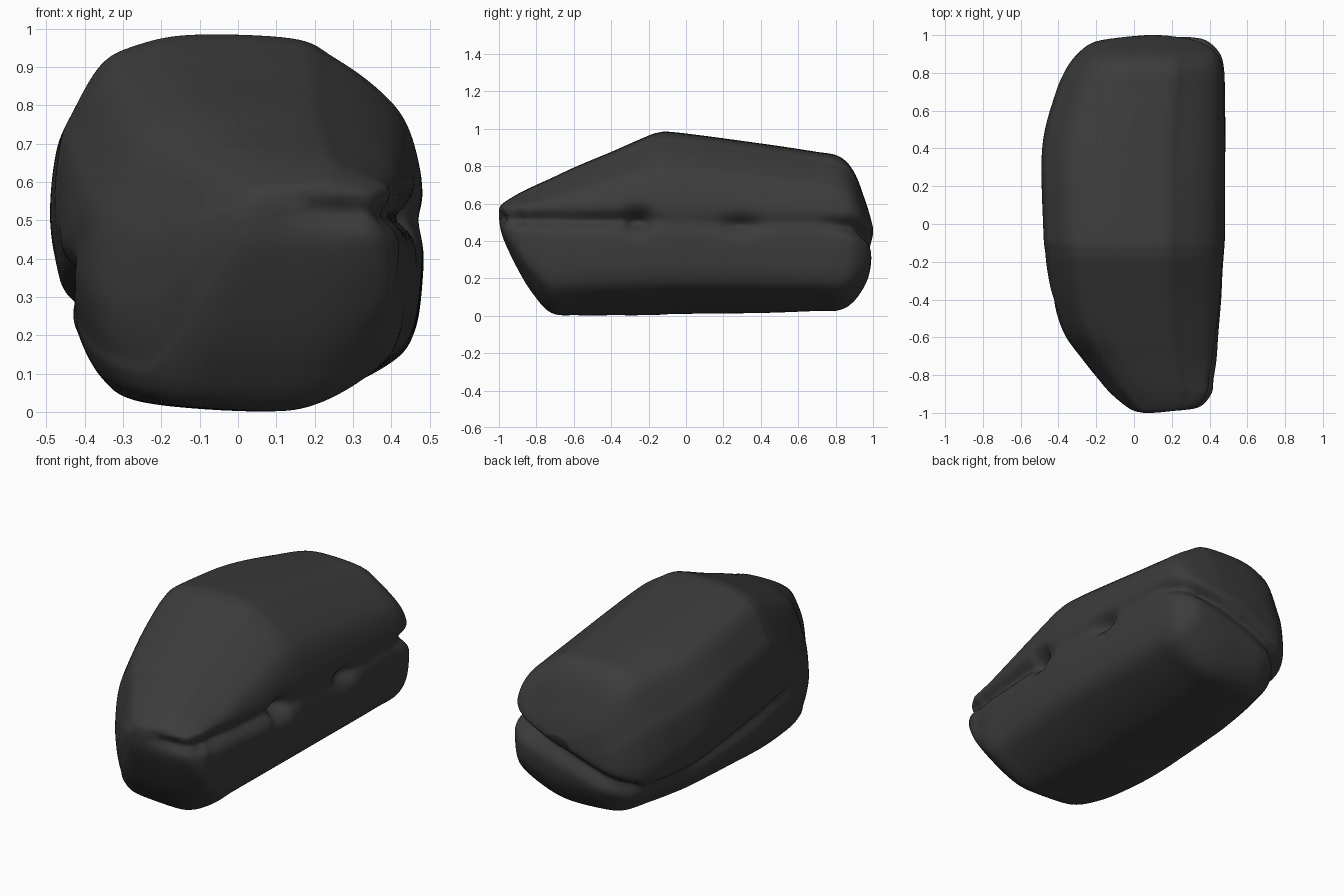
import bpy, bmesh, math
from mathutils import Vector
from mathutils.geometry import intersect_point_line

if "Cube" in bpy.data.objects:
    bpy.data.objects.remove(bpy.data.objects["Cube"])


def spline(points, steps, closed=False):
    """Smooth curve through the points."""
    pts = [Vector(p) for p in points]
    n = len(pts)
    get = (lambda i: pts[i % n]) if closed else (lambda i: pts[max(0, min(n - 1, i))])
    out = []
    for i in range(n if closed else n - 1):
        a, b, c, d = (get(i + k) for k in (-1, 0, 1, 2))
        for s in range(steps):
            t = s / steps
            out.append(b + (c - a) * t / 2 + (a * 2 - b * 5 + c * 4 - d) * t * t / 2
                       + (b * 3 - a - c * 3 + d) * t ** 3 / 2)
    return out if closed else out + [pts[-1]]


def ramp(value, start, end):
    return max(0, min(1, (value - start) / (end - start)))


# Cross-section, scaled to -1..1 in x and z
section = [(1, .05), (.99, .28), (.91, .54), (.75, .72), (.52, .88), (.3, .98), (-.26, 1),
           (-.57, .94), (-.75, .84), (-.9, .59), (-.97, .42), (-1, .08), (-.96, -.2),
           (-.91, -.42), (-.88, -.58), (-.77, -.8), (-.57, -.94), (0, -1), (.36, -.96),
           (.79, -.76), (.95, -.58), (1, -.25)]
# Stations along the length: y, x range, z range
stations = [(-1, .05, .18, .52, .57), (-.98, -.02, .34, .42, .6), (-.9, -.12, .41, .25, .65),
            (-.82, -.19, .42, .12, .69), (-.72, -.27, .435, .015, .735),
            (-.58, -.37, .445, .003, .8), (-.4, -.43, .46, .003, .875),
            (-.24, -.46, .47, .003, .945), (-.15, -.47, .475, .005, .978),
            (-.04, -.48, .48, .01, .978), (.4, -.487, .482, .015, .92),
            (.68, -.42, .48, .025, .878), (.82, -.36, .475, .03, .85),
            (.9, -.3, .455, .08, .765), (.96, -.22, .4, .17, .61),
            (.985, -.1, .34, .25, .53), (1, .05, .2, .38, .47)]
# Folds: width, then path of (x, y, z, depth)
folds = [
    (.04, [(.1, -.99, .53, 0), (.3, -.97, .525, .05), (.41, -.9, .52, .06),
           (.44, -.6, .515, .05), (.46, -.26, .51, .06), (.48, -.1, .5, .01),
           (.48, .2, .49, .015), (.48, .7, .5, .015), (.46, .88, .48, .06),
           (.36, .97, .44, .09), (.05, .99, .35, .05), (-.2, .95, .26, .05),
           (-.34, .84, .19, .045), (-.43, .6, .22, .045), (-.44, .3, .28, .05),
           (-.43, 0, .32, .05), (-.41, -.3, .38, .06), (-.38, -.5, .48, 0)]),
    (.055, [(.46, -.28, .51, .11), (.46, -.24, .51, .11)]),
    (.045, [(.48, .27, .485, .08), (.48, .33, .485, .08)]),
]


def fold_depth(p):
    total = 0
    for width, path in folds:
        best = 0
        for a, b in zip(path, path[1:]):
            va, vb = Vector(a[:3]), Vector(b[:3])
            t = ramp(intersect_point_line(p, va, vb)[1], 0, 1)
            dist = (p - va.lerp(vb, t)).length
            best = max(best, (a[3] + (b[3] - a[3]) * t) * math.exp(-(dist / width) ** 2))
        total = max(total, best)
    return total


# Body: loft the section along the length, then press in the folds
outline = spline([(x, 0, z) for x, z in section], 8, closed=True)
bm = bmesh.new()
rings = []
for y, x0, x1, z0, z1 in spline(stations, 9):
    ring = []
    for q in outline:
        # The front leans back on the right, and the back right corner hangs low
        lift = ramp(-y, .1, .8) * (.28 * q.x - .08) - .15 * ramp(y, .3, .9) * (1 - q.x)
        level = q.z + lift * (1 - q.z ** 2)
        p = Vector(((x0 + x1) / 2 + q.x * (x1 - x0) / 2, y, (z0 + z1) / 2 + level * (z1 - z0) / 2))
        # The base tucks in under the overhang
        p.x += .08 * ramp(y, -.1, .5) * ramp(p.z, .27, .1) * max(0, -q.x)
        core = Vector((.05, max(-.6, min(.6, y)), .47))
        p += (core - p).normalized() * fold_depth(p)
        ring.append(bm.verts.new(p))
    rings.append(ring)
for r, s in zip(rings, rings[1:]):
    for i in range(len(r)):
        j = (i + 1) % len(r)
        bm.faces.new((r[i], r[j], s[j], s[i]))
for ring in (rings[0], rings[-1]):
    bm.faces.new(ring)
bmesh.ops.recalc_face_normals(bm, faces=bm.faces)
mesh = bpy.data.meshes.new("folded_boulder")
bm.to_mesh(mesh)
bm.free()

body = bpy.data.objects.new("folded_boulder", mesh)
bpy.context.collection.objects.link(body)
mat = bpy.data.materials.new("charcoal")
mat.use_nodes = True
colour = (.045, .045, .045, 1)
mat.diffuse_color = colour
mat.node_tree.nodes["Principled BSDF"].inputs["Base Color"].default_value = colour
mesh.materials.append(mat)

# Even out the lofted surface
relax = body.modifiers.new("relax", "SMOOTH")
relax.factor = .5
relax.iterations = 4
bpy.context.view_layer.objects.active = body
body.select_set(True)
bpy.ops.object.shade_smooth()
